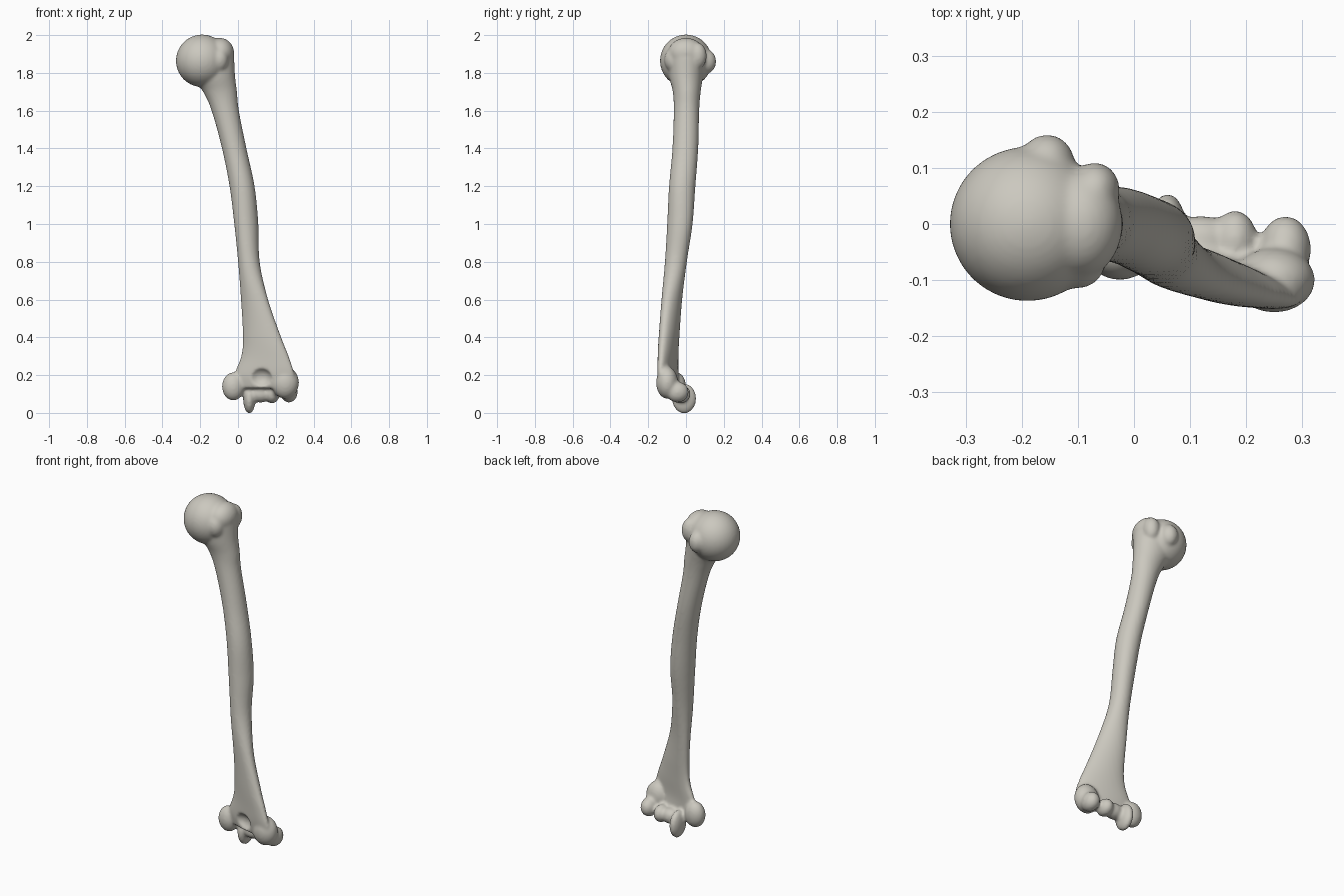
import bpy, bmesh
from math import cos, sin, pi, sqrt
from mathutils import Matrix

old = bpy.data.objects.get("Cube")
if old:
    bpy.data.objects.remove(old, do_unlink=True)

bone = bpy.data.materials.new("bone_grey")
bone.use_nodes = True
colour = (0.6, 0.58, 0.52, 1)
bone.diffuse_color = colour
bone.node_tree.nodes["Principled BSDF"].inputs["Base Color"].default_value = colour


def add_ball(bm, centre, radii):
    """Ellipsoid lump for a joint surface or a muscle attachment."""
    matrix = Matrix.Translation(centre) @ Matrix.Diagonal((*radii, 1))
    bmesh.ops.create_uvsphere(bm, u_segments=32, v_segments=20, radius=1, matrix=matrix)


def spline(a, b, c, d, t):
    """Smooth value between b and c."""
    return b + t * (c - a + t * (2*a - 5*b + 4*c - d + t * (3*(b - c) + d - a))) / 2


def add_shaft(bm, stations, steps=6, sides=32):
    """Loft of slanted ellipses given by their extents."""
    rows = []
    last = len(stations) - 1
    for i in range(last):
        four = [stations[min(max(i + k, 0), last)] for k in (-1, 0, 1, 2)]
        for s in range(steps):
            rows.append([spline(*v, s / steps) for v in zip(*four)])
    rows.append(stations[-1])
    rings = []
    for z, x0, x1, y0, y1, slant in rows:
        a, h = (x1 - x0) / 2, (y1 - y0) / 2
        b = sqrt(max(h*h - (slant*a)**2, h*h / 4))
        ring = []
        for n in range(sides):
            t = 2 * pi * n / sides
            u, v = a * cos(t), b * sin(t)
            ring.append(bm.verts.new(((x0 + x1)/2 + u, (y0 + y1)/2 + v + slant*u, z)))
        rings.append(ring)
    for low, high in zip(rings, rings[1:]):
        for n in range(sides):
            m = (n + 1) % sides
            bm.faces.new((low[n], low[m], high[m], high[n]))
    bm.faces.new(rings[0][::-1])
    bm.faces.new(rings[-1])


def make_object(name, bm):
    bmesh.ops.recalc_face_normals(bm, faces=bm.faces)
    mesh = bpy.data.meshes.new(name)
    bm.to_mesh(mesh)
    bm.free()
    mesh.materials.append(bone)
    mesh.shade_smooth()
    obj = bpy.data.objects.new(name, mesh)
    bpy.context.collection.objects.link(obj)
    return obj


# Shaft: height, x range, y range, slant
shaft = [
    (.13, 0, .29, -.13, -.04, -.2),
    (.2, -.02, .3, -.15, -.04, -.25),
    (.3, .015, .27, -.15, -.04, -.28),
    (.4, .025, .23, -.145, -.035, -.3),
    (.6, .015, .16, -.13, -.02, -.3),
    (.8, 0, .115, -.112, .005, 0),
    (1, -.02, .108, -.1, .035, .1),
    (1.2, -.045, .088, -.09, .05, 0),
    (1.4, -.085, .045, -.072, .065, 0),
    (1.6, -.14, .005, -.065, .07, 0),
    (1.7, -.185, -.005, -.07, .078, 0),
    (1.78, -.24, -.015, -.09, .09, 0),
    (1.88, -.24, -.02, -.1, .1, 0),
]
bm = bmesh.new()
add_shaft(bm, shaft)

# Upper end: round head and the tubercles around it
add_ball(bm, (-.19, 0, 1.864), (.139, .138, .139))
add_ball(bm, (-.095, 0, 1.905), (.075, .095, .08))
add_ball(bm, (-.1, -.065, 1.87), (.05, .05, .065))
add_ball(bm, (-.155, .105, 1.86), (.05, .055, .065))
add_ball(bm, (-.07, .06, 1.89), (.045, .05, .07))

# Lower end: epicondyles, trochlea ridges and capitulum
add_ball(bm, (-.025, -.05, .14), (.06, .05, .075))
add_ball(bm, (.25, -.1, .16), (.073, .058, .085))
add_ball(bm, (.27, -.045, .11), (.046, .06, .055))
add_ball(bm, (.06, -.01, .076), (.033, .065, .08))
add_ball(bm, (.12, -.03, .1), (.06, .045, .045))
add_ball(bm, (.18, -.03, .1), (.04, .055, .05))
humerus = make_object("upper_arm_bone", bm)

# Hollows above the elbow joint, front and back
bm = bmesh.new()
add_ball(bm, (.115, -.15, .185), (.065, .055, .055))
add_ball(bm, (.11, .01, .2), (.05, .05, .04))
cutter = make_object("fossa_cutter", bm)
cutter.hide_render = True
cutter.hide_viewport = True

# Fuse the lumps, carve the hollows, fuse again and soften
for name, size in (("fuse", .008), ("refuse", .007)):
    mod = humerus.modifiers.new(name, 'REMESH')
    mod.mode = 'VOXEL'
    mod.voxel_size = size
    mod.use_smooth_shade = True
    if name == "fuse":
        cut = humerus.modifiers.new("carve", 'BOOLEAN')
        cut.operation = 'DIFFERENCE'
        cut.object = cutter
soften = humerus.modifiers.new("soften", 'SMOOTH')
soften.factor = 0.5
soften.iterations = 8
